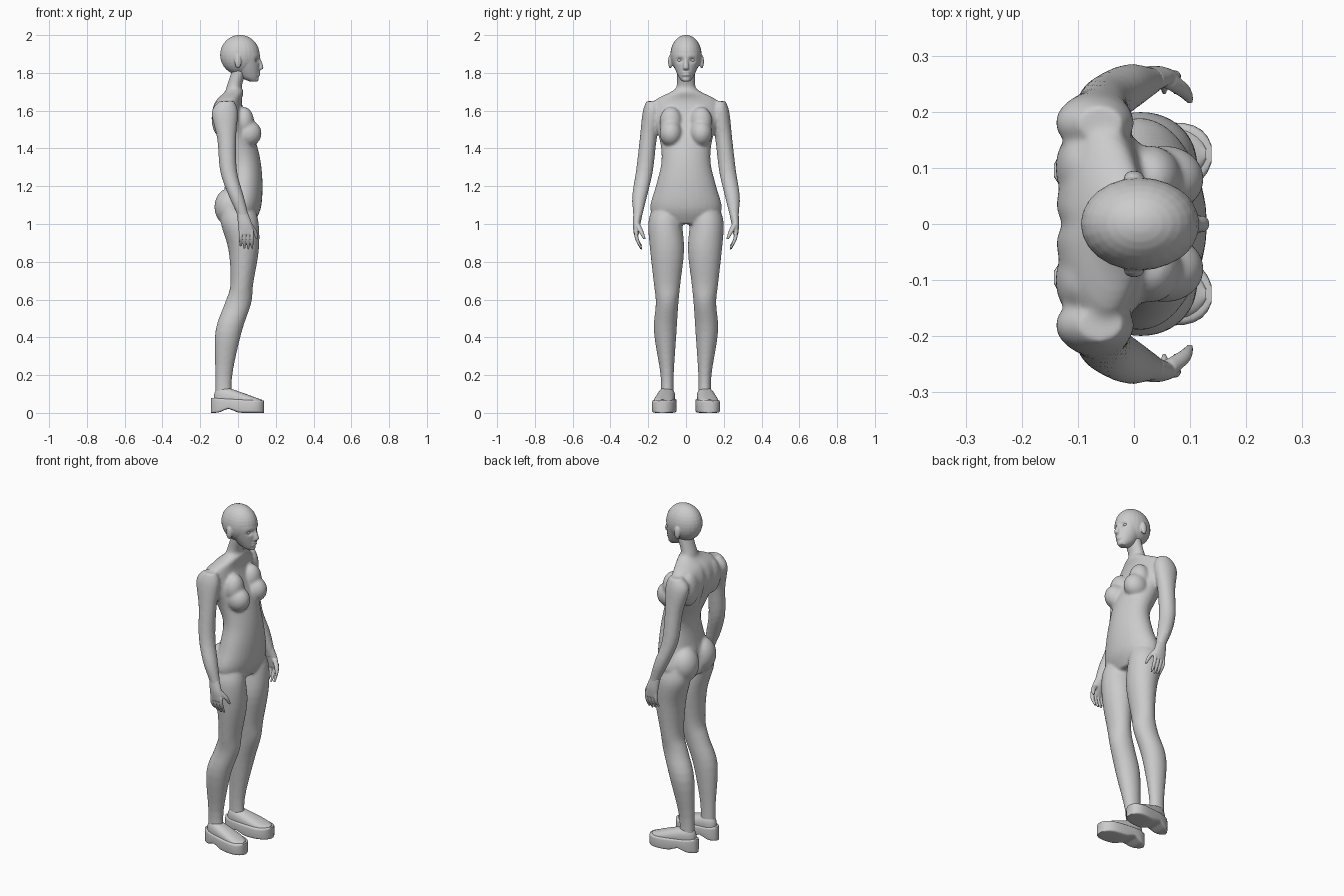
import bpy, bmesh, math
from mathutils import Vector, Matrix

if "Cube" in bpy.data.objects:
    bpy.data.objects.remove(bpy.data.objects["Cube"])

# The single colour
GREY = (0.6, 0.6, 0.6, 1)
skin = bpy.data.materials.new("plain grey")
skin.use_nodes = True
skin.diffuse_color = GREY
skin.node_tree.nodes["Principled BSDF"].inputs["Base Color"].default_value = GREY
SIDES = {"left": 1, "right": -1}


def spline(rows, steps=4):
    """Smooth a list of section rows with cubic interpolation."""
    rows = [Vector(row) for row in rows]
    padded = [rows[0]] + rows + [rows[-1]]
    smooth_rows = []
    for before, start, end, after in zip(padded, padded[1:], padded[2:], padded[3:]):
        tangent_in = (end - before) / 2
        tangent_out = (after - start) / 2
        for step in range(steps):
            t = step / steps
            eased = t * t * (3 - 2 * t)
            smooth_rows.append(start.lerp(end, eased)
                               + tangent_in * t * (1 - t) ** 2
                               - tangent_out * t * t * (1 - t))
    return smooth_rows + [rows[-1]]


def skin_rings(bm, rings):
    """Bridge rings of points into a closed volume."""
    rings = [[bm.verts.new(point) for point in ring] for ring in rings]
    faces = [bm.faces.new(rings[0]), bm.faces.new(rings[-1])]
    for low, high in zip(rings, rings[1:]):
        for k in range(len(low)):
            faces.append(bm.faces.new((low[k - 1], low[k], high[k], high[k - 1])))
    bmesh.ops.recalc_face_normals(bm, faces=faces)


def oval(width, height, power=2, count=32):
    """Points of a rounded outline; a higher power makes it squarer."""
    points = []
    for k in range(count):
        c, s = math.cos(math.tau * k / count), math.sin(math.tau * k / count)
        points.append((width * math.copysign(abs(c) ** (2 / power), c),
                       height * math.copysign(abs(s) ** (2 / power), s)))
    return points


def limb(bm, rows, side=1):
    """Upright volume from rows of z, x, y, depth radius, width radius."""
    skin_rings(bm, [[(x + u, side * (y + v), z) for u, v in oval(depth, width)]
                    for z, x, y, depth, width in spline(rows)])


def column(bm, rows):
    """Central upright volume from rows of z, x, depth radius, width radius."""
    limb(bm, [(z, x, 0, depth, width) for z, x, depth, width in rows])


def ball(bm, centre, radii, side=1):
    x, y, z = centre
    matrix = Matrix.LocRotScale((x, y * side, z), None, radii)
    bmesh.ops.create_uvsphere(bm, u_segments=24, v_segments=16, radius=1, matrix=matrix)


def finish(name, bm, voxel=None, smoothing=4):
    """Make the object; a voxel size fuses its volumes into one surface."""
    mesh = bpy.data.meshes.new(name)
    bm.to_mesh(mesh)
    bm.free()
    part = bpy.data.objects.new(name, mesh)
    bpy.context.collection.objects.link(part)
    bpy.ops.object.select_all(action="DESELECT")
    bpy.context.view_layer.objects.active = part
    part.select_set(True)
    if voxel:
        fuse = part.modifiers.new("fuse", "REMESH")
        fuse.mode, fuse.voxel_size = "VOXEL", voxel
        soften = part.modifiers.new("soften", "SMOOTH")
        soften.iterations = smoothing
        for modifier in ("fuse", "soften"):
            bpy.ops.object.modifier_apply(modifier=modifier)
    part.data.materials.clear()
    part.data.materials.append(skin)
    bpy.ops.object.shade_smooth_by_angle(angle=math.radians(50))
    return part


def press(part, centre, radii, depth):
    """Soft dent along x, fading out from its centre."""
    for vertex in part.data.vertices:
        offset = [(a - b) / r for a, b, r in zip(vertex.co, centre, radii)]
        vertex.co.x += depth * math.exp(-Vector(offset).length_squared)


# Body: trunk and neck
bm = bmesh.new()
column(bm, [(1, 0, .08, .14), (1.08, .01, .11, .19), (1.2, .03, .1, .16),
            (1.33, .03, .09, .13), (1.45, -.01, .1, .14), (1.57, -.05, .09, .18),
            (1.65, -.05, .07, .17), (1.7, -.02, .05, .08), (1.73, -.02, .04, .05),
            (1.82, .01, .04, .05)])
for side in SIDES.values():
    # Chest
    ball(bm, centre=(.055, .08, 1.48), radii=(.07, .06, .07), side=side)
    ball(bm, centre=(.03, .08, 1.54), radii=(.055, .06, .08), side=side)
    # Shoulder blade and seat
    ball(bm, centre=(-.09, .1, 1.56), radii=(.05, .07, .1), side=side)
    ball(bm, centre=(-.045, .08, 1.09), radii=(.08, .085, .1), side=side)
    # Leg from hip to ankle
    limb(bm, [(1.08, 0, .1, .09, .08), (1, .01, .11, .1, .09), (.86, .03, .1, .08, .09),
              (.68, .02, .1, .06, .07), (.58, 0, .1, .07, .06), (.43, -.05, .11, .07, .06),
              (.2, -.075, .1, .045, .035), (.06, -.075, .1, .045, .035)], side)
    # Arm from shoulder to wrist
    limb(bm, [(1.65, -.06, .18, .04, .03), (1.59, -.07, .18, .07, .05),
              (1.45, -.06, .2, .05, .045), (1.28, -.05, .22, .045, .045),
              (1.15, -.01, .245, .04, .04), (1.05, .025, .255, .03, .025),
              (1, .035, .26, .03, .02)], side)
body = finish("body", bm, voxel=.0075, smoothing=8)
# Spine groove and seat cleft
press(body, centre=(-.13, 0, 1.5), radii=(.06, .02, .13), depth=.015)
press(body, centre=(-.11, 0, 1.07), radii=(.05, .014, .07), depth=.025)

# Head: skull, face and nose
bm = bmesh.new()
ball(bm, centre=(.01, 0, 1.895), radii=(.105, .083, .106))
column(bm, [(1.755, .08, .02, .02), (1.78, .06, .05, .04), (1.84, .04, .075, .065),
            (1.9, .035, .08, .075), (1.95, .03, .06, .06)])
column(bm, [(1.885, .105, .01, .01), (1.83, .12, .015, .015), (1.815, .11, .01, .015)])
# Lips and chin
for height in (1.803, 1.79):
    ball(bm, centre=(.106, 0, height), radii=(.012, .023, .008))
ball(bm, centre=(.097, 0, 1.767), radii=(.013, .02, .014))
# Ears
for side in SIDES.values():
    ball(bm, centre=(0, .083, 1.86), radii=(.018, .012, .036), side=side)
head = finish("head", bm, voxel=.004)
# Eye sockets
for side in SIDES.values():
    press(head, centre=(.107, .032 * side, 1.868), radii=(.03, .018, .013), depth=-.013)


def shoe_stations(heel, toe, count=18):
    """Stations along the shoe: x, y, rounding of the ends, and fraction from heel to toe."""
    for k in range(1, count):
        t = (1 - math.cos(math.pi * k / count)) / 2
        rounding = math.sqrt(1 - (2 * t - 1) ** 4)
        yield heel + (toe - heel) * t, .095 + .03 * t, rounding, t


def shoe_part(name, sections, side, power):
    """Loft along x from sections of x, y, half width, bottom and top."""
    bm = bmesh.new()
    skin_rings(bm, [[(x, side * (y + u), (bottom + top) / 2 + v)
                     for u, v in oval(width, (top - bottom) / 2, power)]
                    for x, y, width, bottom, top in sections])
    finish(name, bm)


for label, side in SIDES.items():
    # Eye
    bm = bmesh.new()
    ball(bm, centre=(.088, .032, 1.867), radii=(.012, .015, .01), side=side)
    finish(label + "_eye", bm)

    # Hand: palm, four curled fingers and thumb
    bm = bmesh.new()
    limb(bm, [(1.06, .022, .255, .03, .023), (1, .037, .262, .037, .02),
              (.945, .045, .263, .04, .013)], side)
    for finger in range(4):
        x = .014 + .02 * finger
        tip = .865 + .004 * (finger - 2) ** 2
        limb(bm, [(.965, x, .264, .0095, .01), (.92, x, .26, .0095, .01),
                  (tip, x, .235, .006, .006)], side)
    limb(bm, [(1, .06, .257, .016, .015), (.96, .088, .238, .013, .013),
              (.92, .1, .22, .006, .007)], side)
    finish(label + "_hand", bm, voxel=.004, smoothing=3)

    # Shoe: sole with raised arch, wider at the ball of the foot
    sole = []
    for x, y, rounding, t in shoe_stations(heel=-.145, toe=.14):
        spread = .045 + .022 * math.sin(math.pi / 2 * t)
        arch = .022 * math.exp(-((t - .33) / .12) ** 2)
        sole.append((x, y, spread * rounding, arch, .08 - .015 * t))
    shoe_part(label + "_shoe_sole", sole, side, power=7)

    # Shoe upper sloping from ankle to toe
    upper = []
    for x, y, rounding, t in shoe_stations(heel=-.13, toe=.13):
        upper.append((x, y, (.043 + .015 * t) * rounding, .03, .07 + .09 * (1 - t) * rounding))
    shoe_part(label + "_shoe_upper", upper, side, power=2.4)
